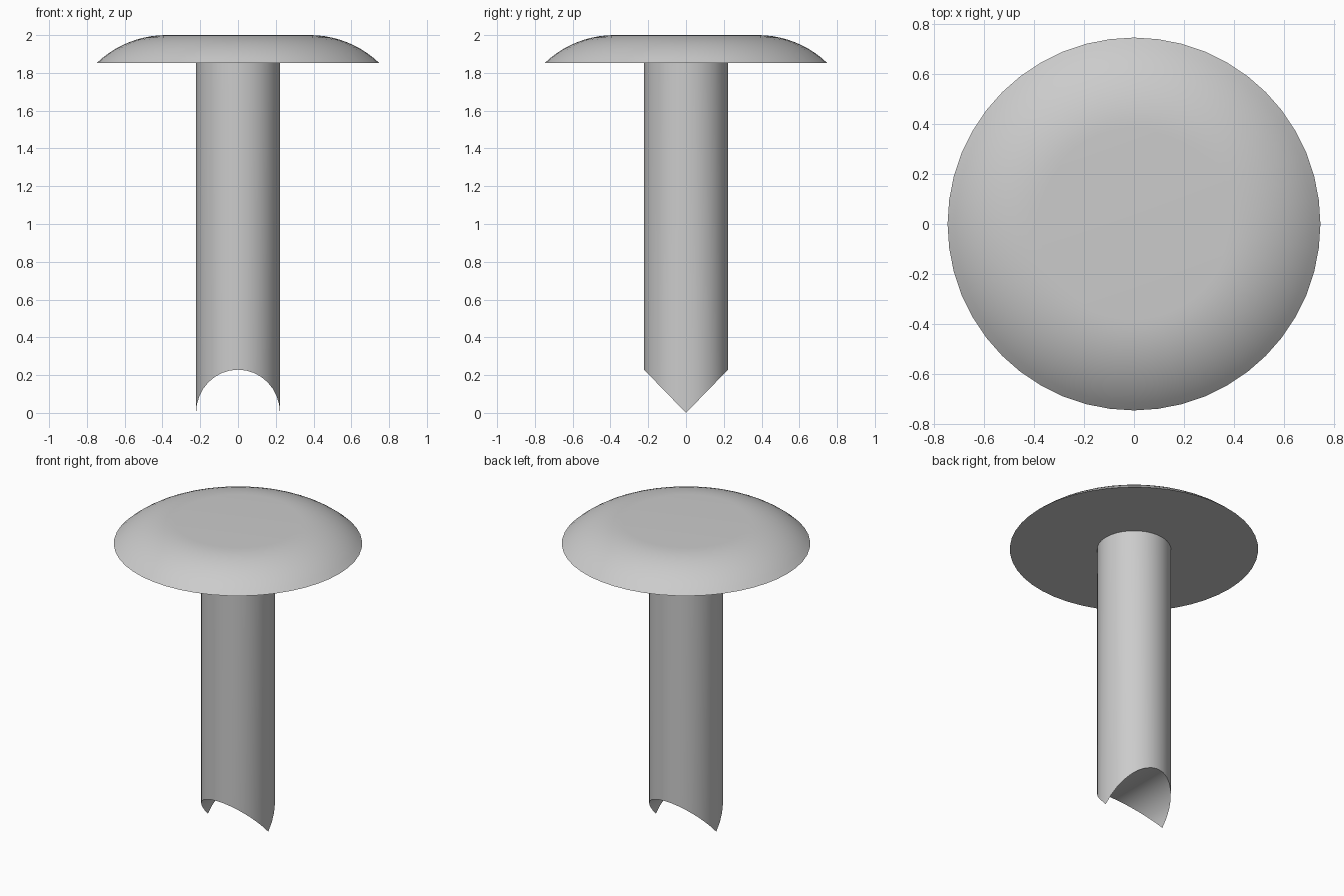
import bpy
import bmesh
from math import sin, cos, pi, asin

cube = bpy.data.objects.get("Cube")
if cube:
    bpy.data.objects.remove(cube, do_unlink=True)

GREY = (0.6, 0.6, 0.6, 1.0)
metal = bpy.data.materials.new("plain_grey")
metal.use_nodes = True
metal.diffuse_color = GREY
metal.node_tree.nodes["Principled BSDF"].inputs["Base Color"].default_value = GREY


def finish(bm, name):
    bmesh.ops.recalc_face_normals(bm, faces=bm.faces)
    mesh = bpy.data.meshes.new(name)
    bm.to_mesh(mesh)
    bm.free()
    mesh.materials.append(metal)
    obj = bpy.data.objects.new(name, mesh)
    bpy.context.collection.objects.link(obj)
    bpy.ops.object.select_all(action='DESELECT')
    obj.select_set(True)
    bpy.context.view_layer.objects.active = obj
    bpy.ops.object.shade_smooth_by_angle(angle=pi / 6)
    return obj


def ring(bm, radius, sides, height):
    """Circle of vertices; height is a function of y."""
    pts = [(radius * cos(2 * pi * i / sides), radius * sin(2 * pi * i / sides))
           for i in range(sides)]
    return [bm.verts.new((x, y, height(y))) for x, y in pts]


def bridge(bm, a, b):
    n = len(a)
    for i in range(n):
        j = (i + 1) % n
        bm.faces.new((a[i], a[j], b[j], b[i]))


# Head: flat underside, arc-shaped rim, flat top
RIM, FLAT, BASE, TOP = 0.747, 0.38, 1.853, 2.0
run, rise = RIM - FLAT, TOP - BASE
arc = (run ** 2 + rise ** 2) / (2 * rise)
sweep = asin(run / arc)
steps = 10
bm = bmesh.new()
rings = []
for s in range(steps + 1):
    a = sweep * (1 - s / steps)
    z = TOP - arc * (1 - cos(a))
    rings.append(ring(bm, FLAT + arc * sin(a), 48, lambda y, z=z: z))
for lower, upper in zip(rings, rings[1:]):
    bridge(bm, lower, upper)
bm.faces.new(rings[0])
bm.faces.new(rings[-1])
finish(bm, "rivet_head")

# Shank: round column whose end is hollowed by a round notch running front to back
SIDES, R = 32, 0.222
bm = bmesh.new()
top = ring(bm, R, SIDES, lambda y: BASE + 0.005)
end = ring(bm, R, SIDES, lambda y: 1.03 * abs(y))
bridge(bm, end, top)
bm.faces.new(top)
# Notch surface: strips joining back and front points of equal x
for i in range(SIDES // 2):
    strip = [end[i], end[i + 1], end[-i - 1], end[-i % SIDES]]
    bm.faces.new(list(dict.fromkeys(strip)))
finish(bm, "rivet_shank")
